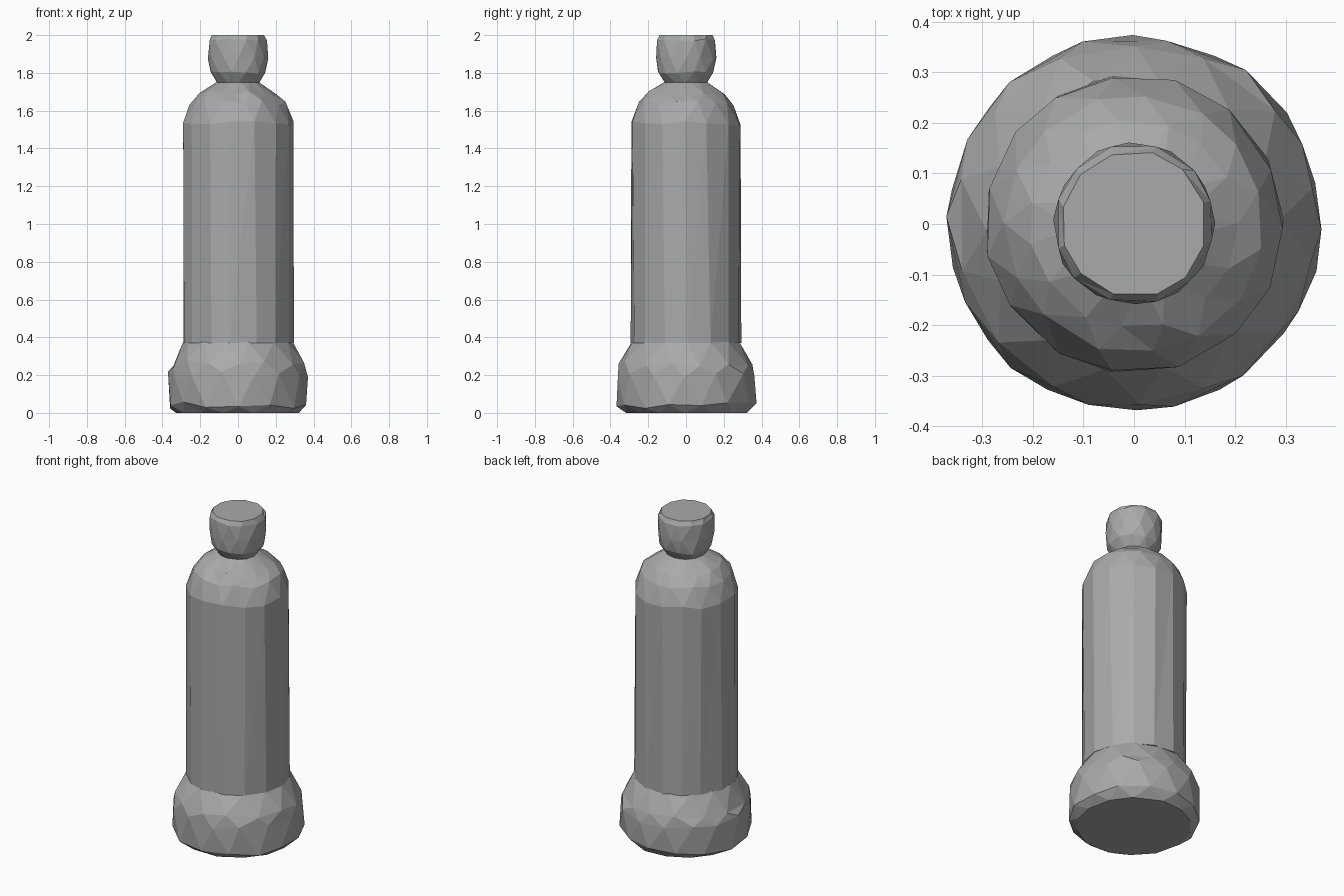
import bpy, bmesh, math, random

random.seed(4)
if "Cube" in bpy.data.objects:
    bpy.data.objects.remove(bpy.data.objects["Cube"], do_unlink=True)

grey = bpy.data.materials.new("plain grey")
grey.use_nodes = True
colour = (0.4, 0.4, 0.4, 1)
grey.diffuse_color = colour
grey.node_tree.nodes["Principled BSDF"].inputs["Base Color"].default_value = colour


def faceted_solid(name, sides, profile, jitter):
    """Closed, flat-shaded turned solid; profile rows are radius, height, half-step twist."""
    bm = bmesh.new()
    rings = []
    for i, (radius, height, twist) in enumerate(profile):
        ring = []
        inner = 0 < i < len(profile) - 1
        for k in range(sides):
            a = math.tau * (k + twist / 2 + random.uniform(-0.12, 0.12)) / sides
            r = radius * (1 + random.uniform(-0.012, 0.012))
            z = height + (random.uniform(-jitter, jitter) if inner else 0)
            ring.append(bm.verts.new((r * math.cos(a), r * math.sin(a), z)))
        rings.append(ring)
    # Triangle strips between neighbouring rings
    for i in range(len(rings) - 1):
        low, high = rings[i], rings[i + 1]
        staggered = profile[i + 1][2] > profile[i][2]
        for k in range(sides):
            n = (k + 1) % sides
            if staggered:
                bm.faces.new((low[k], low[n], high[k]))
                bm.faces.new((low[n], high[n], high[k]))
            else:
                bm.faces.new((low[k], low[n], high[n]))
                bm.faces.new((low[k], high[n], high[k]))
    bm.faces.new(rings[0][::-1])
    bm.faces.new(rings[-1])
    bmesh.ops.recalc_face_normals(bm, faces=bm.faces)
    mesh = bpy.data.meshes.new(name)
    bm.to_mesh(mesh)
    bm.free()
    mesh.materials.append(grey)
    obj = bpy.data.objects.new(name, mesh)
    bpy.context.collection.objects.link(obj)
    return obj


# Flared foot
faceted_solid("foot", 14, [(0.325, 0, 0), (0.37, 0.04, 1), (0.372, 0.2, 0),
                           (0.355, 0.26, 1), (0.29, 0.375, 0)], 0.018)

# Straight body with rounded shoulder
faceted_solid("body", 15, [(0.294, 0.37, 0), (0.294, 1.53, 0), (0.255, 1.64, 1),
                           (0.205, 1.69, 0), (0.115, 1.75, 1)], 0.015)

# Cap with tapered underside
faceted_solid("cap", 12, [(0.11, 1.745, 0), (0.15, 1.80, 1), (0.16, 1.88, 0),
                          (0.158, 1.975, 1), (0.145, 2.0, 1)], 0.008)
